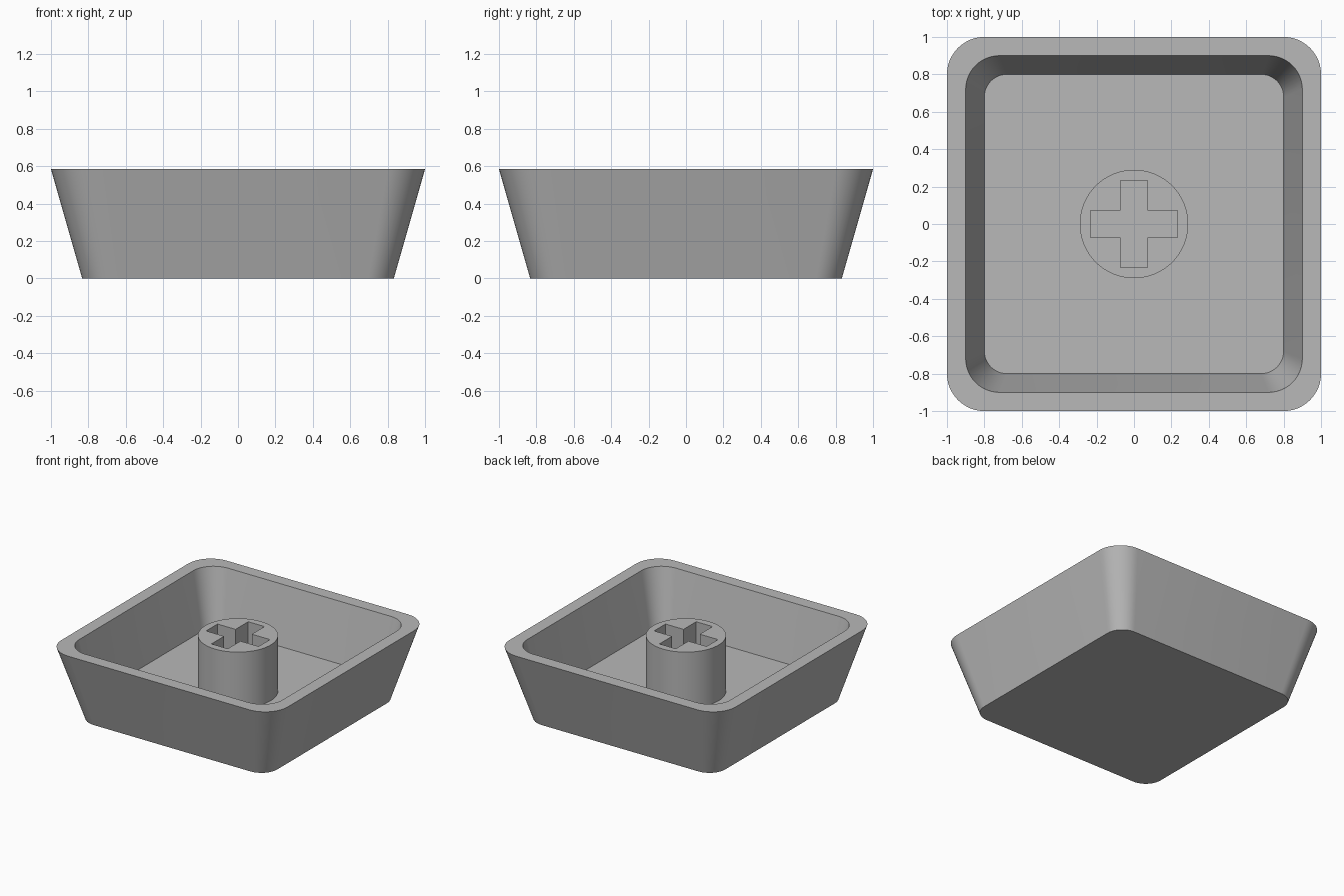
import bpy, bmesh, math

if "Cube" in bpy.data.objects:
    bpy.data.objects.remove(bpy.data.objects["Cube"])

HEIGHT, FLOOR = 0.585, 0.14

grey = bpy.data.materials.new("mid_grey")
grey.diffuse_color = (0.48, 0.48, 0.48, 1)
grey.use_nodes = True
grey.node_tree.nodes["Principled BSDF"].inputs["Base Color"].default_value = grey.diffuse_color


def rounded_square(half, radius, z, steps=12):
    """Counter-clockwise loop of points around a square with round corners."""
    c = half - radius
    pts = []
    for q, (sx, sy) in enumerate([(1, 1), (-1, 1), (-1, -1), (1, -1)]):
        for i in range(steps + 1):
            a = math.pi / 2 * (q + i / steps)
            pts.append((sx * c + radius * math.cos(a), sy * c + radius * math.sin(a), z))
    return pts


def circle(radius, z, n=64):
    return [(radius * math.cos(2 * math.pi * i / n), radius * math.sin(2 * math.pi * i / n), z)
            for i in range(n)]


def cross(length, width, z):
    corner = [(length, -width), (length, width), (width, width)]
    pts = []
    for q in range(4):
        c, s = round(math.cos(q * math.pi / 2)), round(math.sin(q * math.pi / 2))
        pts += [(x * c - y * s, x * s + y * c, z) for x, y in corner]
    return pts


def loft(name, loops):
    """Skin consecutive loops and cap the first and last."""
    bm = bmesh.new()
    rings = [[bm.verts.new(p) for p in loop] for loop in loops]
    for a, b in zip(rings, rings[1:]):
        for i in range(len(a)):
            j = (i + 1) % len(a)
            bm.faces.new((a[i], a[j], b[j], b[i]))
    bm.faces.new(rings[0][::-1])
    bm.faces.new(rings[-1])
    bmesh.ops.recalc_face_normals(bm, faces=bm.faces)
    mesh = bpy.data.meshes.new(name)
    bm.to_mesh(mesh)
    bm.free()
    obj = bpy.data.objects.new(name, mesh)
    mesh.materials.append(grey)
    bpy.context.collection.objects.link(obj)
    return obj


def smooth(obj):
    bpy.ops.object.select_all(action='DESELECT')
    obj.select_set(True)
    bpy.context.view_layer.objects.active = obj
    bpy.ops.object.shade_smooth_by_angle(angle=math.radians(30))


# Flared shell: outer base, outer rim, inner rim, inner floor
shell = loft("shell", [
    rounded_square(0.833, 0.14, 0),
    rounded_square(1.0, 0.2, HEIGHT),
    rounded_square(0.9, 0.18, HEIGHT),
    rounded_square(0.8, 0.12, FLOOR),
])
smooth(shell)

# Central post with a cross-shaped socket
post = loft("post", [circle(0.29, FLOOR - 0.02), circle(0.29, HEIGHT)])
cutter = loft("socket_cutter", [cross(0.232, 0.072, FLOOR - 0.1), cross(0.232, 0.072, HEIGHT + 0.1)])
cutter.hide_render = True
cutter.hide_set(True)

cut = post.modifiers.new("socket", 'BOOLEAN')
cut.operation = 'DIFFERENCE'
cut.solver = 'EXACT'
cut.object = cutter
bpy.ops.object.select_all(action='DESELECT')
post.select_set(True)
bpy.context.view_layer.objects.active = post
bpy.ops.object.modifier_apply(modifier="socket")
smooth(post)
